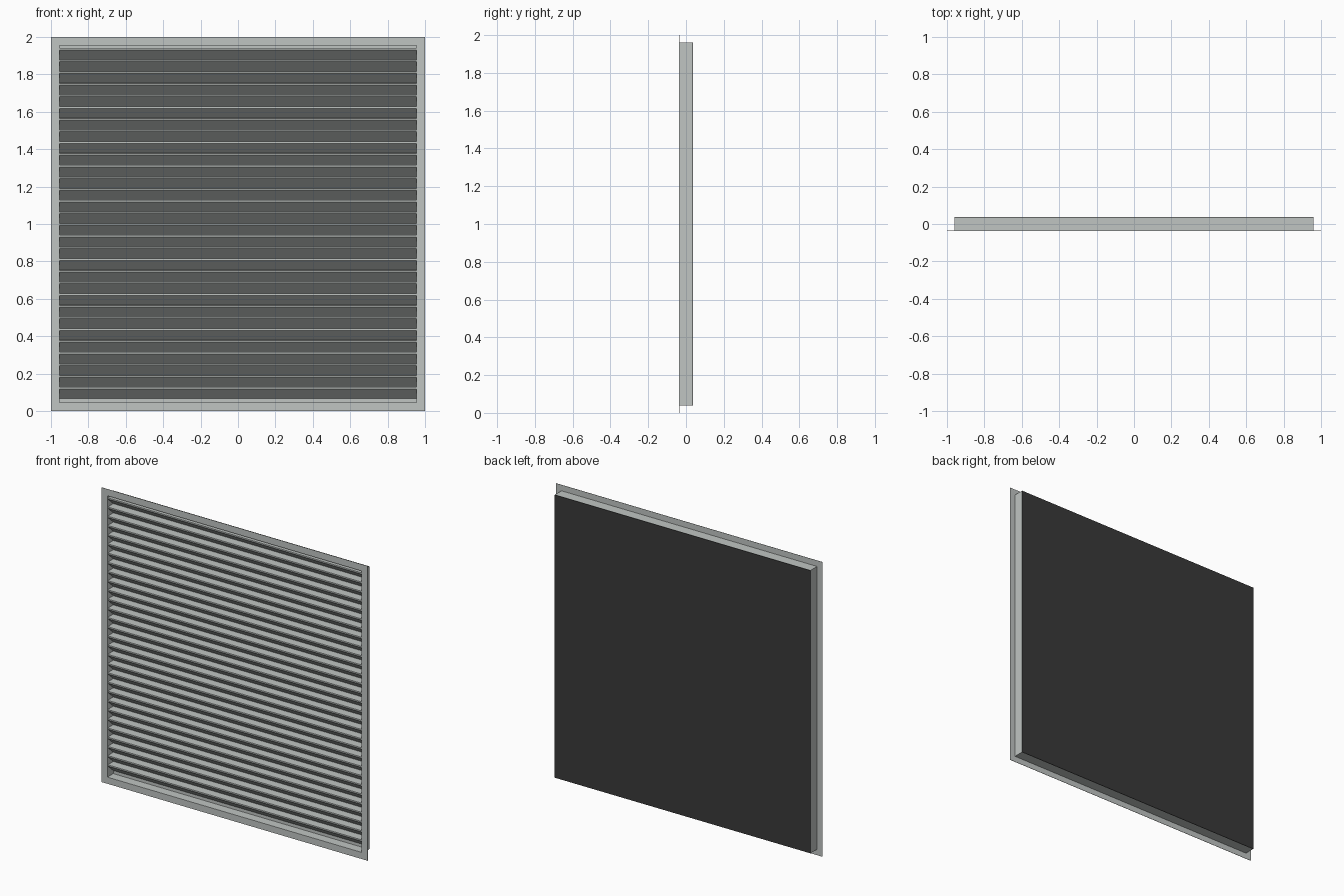
import bpy
import bmesh

cube = bpy.data.objects.get("Cube")
if cube:
    bpy.data.objects.remove(cube, do_unlink=True)


def material(name, rgb):
    mat = bpy.data.materials.new(name)
    mat.use_nodes = True
    color = (*rgb, 1.0)
    mat.diffuse_color = color
    mat.node_tree.nodes["Principled BSDF"].inputs["Base Color"].default_value = color
    return mat


light_grey = material("light grey metal", (0.53, 0.56, 0.545))
charcoal = material("charcoal backing", (0.042, 0.042, 0.042))

MID = 1.0            # height of the centre
FRONT, BACK = -0.037, 0.037
OPEN = 0.955         # half width of the opening
BOX = 0.96           # half width of the casing


def finish(name, bm, mat):
    bmesh.ops.recalc_face_normals(bm, faces=bm.faces)
    mesh = bpy.data.meshes.new(name)
    bm.to_mesh(mesh)
    bm.free()
    mesh.materials.append(mat)
    obj = bpy.data.objects.new(name, mesh)
    bpy.context.collection.objects.link(obj)
    return obj


def square_ring(name, outer, inner, y0, y1, mat):
    """Square frame with a square hole, running from y0 to y1."""
    bm = bmesh.new()
    corners = [(-1, -1), (1, -1), (1, 1), (-1, 1)]
    loops = [[bm.verts.new((cx * r, y, MID + cz * r)) for cx, cz in corners]
             for r, y in ((outer, y0), (outer, y1), (inner, y1), (inner, y0))]
    for a in range(4):
        b = (a + 1) % 4
        for i in range(4):
            j = (i + 1) % 4
            bm.faces.new((loops[a][i], loops[a][j], loops[b][j], loops[b][i]))
    return finish(name, bm, mat)


def plate(name, half, y0, y1, mat):
    bm = bmesh.new()
    bmesh.ops.create_cube(bm, size=1.0)
    for v in bm.verts:
        v.co = (v.co.x * 2 * half, y0 + (v.co.y + 0.5) * (y1 - y0), MID + v.co.z * 2 * half)
    return finish(name, bm, mat)


# Thin flange and the casing behind it
square_ring("flange", 1.0, OPEN, FRONT, FRONT + 0.002, light_grey)
square_ring("casing", BOX, OPEN, FRONT + 0.002, BACK - 0.003, light_grey)

# Backing: light inside, dark outside
plate("inner_backing", OPEN, 0.026, 0.030, light_grey)
plate("rear_panel", BOX, BACK - 0.003, BACK, charcoal)

# Louvre slats: flat tops, undersides sloping down to the rear
COUNT, PITCH, TOP = 30, 0.0625, 1.94
SLAT_FRONT, SLAT_REAR, LIP = -0.033, 0.026, 0.009
profile = [(SLAT_FRONT, 0), (SLAT_FRONT, -LIP), (SLAT_REAR, -PITCH + 0.001), (SLAT_REAR, 0)]

bm = bmesh.new()
for i in range(COUNT):
    z = TOP - i * PITCH
    left, right = [[bm.verts.new((x, y, z + dz)) for y, dz in profile] for x in (OPEN, -OPEN)]
    bm.faces.new(left)
    bm.faces.new(right)
    for a in range(4):
        b = (a + 1) % 4
        bm.faces.new((left[a], left[b], right[b], right[a]))
finish("louvre_slats", bm, light_grey)
